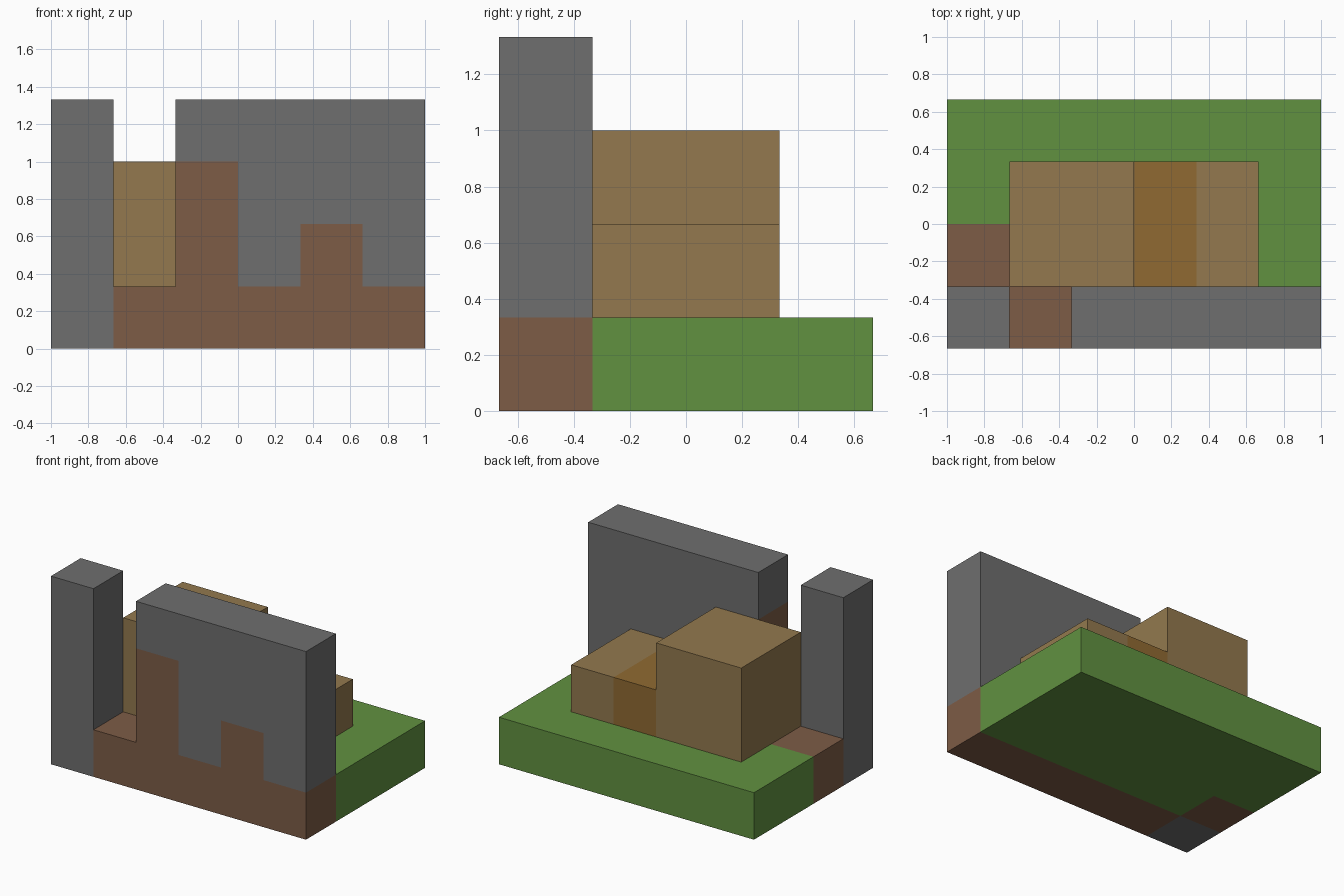
import bpy
import bmesh
import math
from mathutils import Vector

if "Cube" in bpy.data.objects:
    bpy.data.objects.remove(bpy.data.objects["Cube"], do_unlink=True)

UNIT = 1 / 3                      # edge of one building block
ORIGIN = Vector((-1, -2 * UNIT, 0))


def linear(c):
    c /= 255
    return c / 12.92 if c < 0.04 else ((c + 0.055) / 1.055) ** 2.4


def material(name, rgb):
    mat = bpy.data.materials.new(name)
    mat.use_nodes = True
    colour = (*(linear(c) for c in rgb), 1)
    mat.diffuse_color = colour
    mat.node_tree.nodes["Principled BSDF"].inputs["Base Color"].default_value = colour
    return mat


stone = material("stone grey", (110, 110, 110))
earth = material("earth brown", (125, 92, 70))
grass = material("grass green", (97, 145, 64))
timber = material("timber tan", (147, 121, 78))
door_wood = material("dark wood", (144, 106, 50))

# Block ranges as (x0, x1), (y0, y1), (z0, z1); later parts replace earlier ones
parts = [
    ("grass_base", grass, [((0, 6), (0, 4), (0, 1))]),
    ("stone_wall", stone, [((2, 6), (0, 1), (0, 4))]),
    ("earth_bank", earth, [((1, 6), (0, 1), (0, 1)),      # path and wall footing
                           ((2, 3), (0, 1), (1, 3)),      # tall stain beside the gate
                           ((4, 5), (0, 1), (1, 2)),      # short stain
                           ((0, 1), (1, 2), (0, 1))]),    # path behind the tower
    ("gate_tower", stone, [((0, 1), (0, 1), (0, 4))]),
    ("house", timber, [((1, 3), (1, 3), (1, 3)), ((3, 5), (1, 3), (1, 2))]),
    ("house_band", door_wood, [((3, 4), (1, 3), (1, 2))]),
]

cells = {}
for name, mat, boxes in parts:
    for xs, ys, zs in boxes:
        for x in range(*xs):
            for y in range(*ys):
                for z in range(*zs):
                    cells[x, y, z] = name


def build(name, mat):
    """Make the outward faces of one part and merge the flat ones."""
    bm = bmesh.new()
    for cell, owner in cells.items():
        if owner != name:
            continue
        centre = Vector(cell) + Vector((0.5, 0.5, 0.5))
        for axis in range(3):
            for sign in (-1, 1):
                n = Vector((0, 0, 0))
                n[axis] = sign
                if tuple(int(a + b) for a, b in zip(cell, n)) in cells:
                    continue
                u = Vector((0, 0, 0))
                u[(axis + 1) % 3] = 0.5
                v = n.cross(u)
                mid = centre + n * 0.5
                corners = (mid - u - v, mid + u - v, mid + u + v, mid - u + v)
                bm.faces.new([bm.verts.new(ORIGIN + c * UNIT) for c in corners])
    bmesh.ops.remove_doubles(bm, verts=bm.verts, dist=0.001)
    bmesh.ops.dissolve_limit(bm, angle_limit=math.radians(1),
                             verts=bm.verts, edges=bm.edges)
    mesh = bpy.data.meshes.new(name)
    bm.to_mesh(mesh)
    bm.free()
    mesh.materials.append(mat)
    bpy.context.collection.objects.link(bpy.data.objects.new(name, mesh))


for name, mat, boxes in parts:
    build(name, mat)
